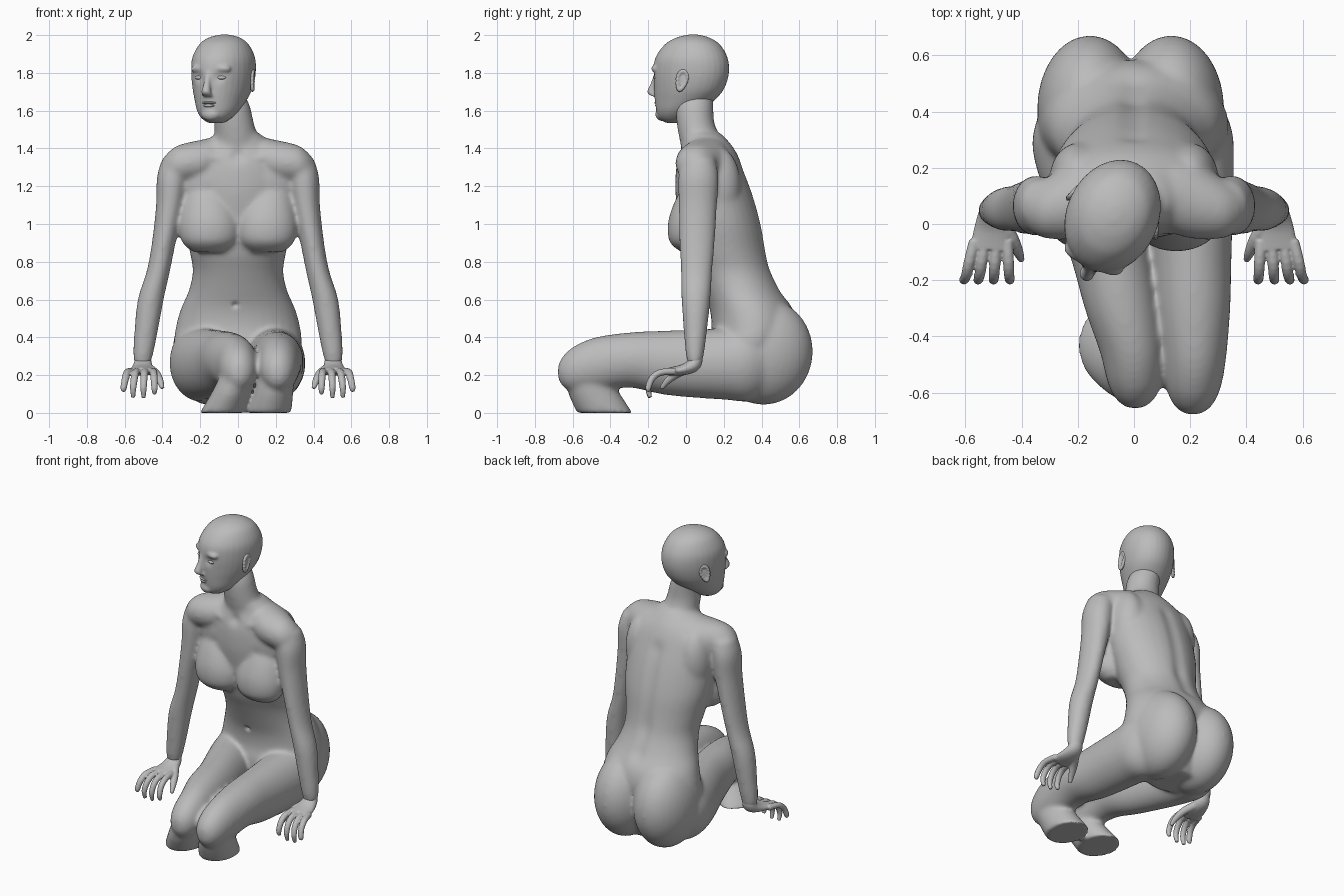
import bpy, bmesh, math
from mathutils import Vector, Matrix

if "Cube" in bpy.data.objects:
    bpy.data.objects.remove(bpy.data.objects["Cube"], do_unlink=True)

grey = bpy.data.materials.new("plain grey")
grey.use_nodes = True
grey.diffuse_color = (0.5, 0.5, 0.5, 1)
grey.node_tree.nodes["Principled BSDF"].inputs["Base Color"].default_value = (0.5, 0.5, 0.5, 1)

X, Y, Z = Vector((1, 0, 0)), Vector((0, 1, 0)), Vector((0, 0, 1))
HEAD = Matrix.Translation((-0.08, 0.02, 0)) @ Matrix.Rotation(math.radians(-24), 4, 'Z')


def spline(rows, steps):
    """Catmull-Rom through rows of numbers."""
    out = []
    for i in range(len(rows) - 1):
        a, b, c, d = (rows[max(0, min(len(rows) - 1, i + k))] for k in (-1, 0, 1, 2))
        for s in range(steps):
            t = s / steps
            out.append([0.5 * (2 * q + (r - p) * t + (2 * p - 5 * q + 4 * r - w) * t * t
                               + (3 * q - p - 3 * r + w) * t ** 3) for p, q, r, w in zip(a, b, c, d)])
    return out + [list(rows[-1])]


def loft(bm, rows, axis=None, matrix=Matrix(), sides=32, steps=5):
    """Closed tube through rows of (x, y, z, radius, radius)."""
    rows = spline(rows, steps)
    pts = [Vector(r[:3]) for r in rows]
    rings = []
    for i, r in enumerate(rows):
        n = axis or (pts[min(i + 1, len(pts) - 1)] - pts[max(i - 1, 0)]).normalized()
        ref = X if abs(n.x) < 0.9 else Y
        u = (ref - n * ref.dot(n)).normalized()
        v = n.cross(u)
        rings.append([bm.verts.new(matrix @ (pts[i] + u * r[3] * math.cos(a) + v * r[4] * math.sin(a)))
                      for a in (2 * math.pi * k / sides for k in range(sides))])
    for p, q in zip(rings, rings[1:]):
        for k in range(sides):
            j = (k + 1) % sides
            bm.faces.new((p[k], p[j], q[j], q[k]))
    bm.faces.new(rings[0][::-1])
    bm.faces.new(rings[-1])


def ball(bm, centre, radii, matrix=Matrix()):
    m = matrix @ Matrix.Translation(centre) @ Matrix.Diagonal((*radii, 1))
    bmesh.ops.create_uvsphere(bm, u_segments=32, v_segments=20, radius=1, matrix=m)


def finish(bm, name, voxel=0, smooth=0, dents=()):
    """Fuse the shapes into one skin, soften it, then press in small dents."""
    bmesh.ops.recalc_face_normals(bm, faces=bm.faces)
    mesh = bpy.data.meshes.new(name)
    bm.to_mesh(mesh)
    bm.free()
    ob = bpy.data.objects.new(name, mesh)
    bpy.context.collection.objects.link(ob)
    if voxel:
        mod = ob.modifiers.new("fuse", 'REMESH')
        mod.mode, mod.voxel_size = 'VOXEL', voxel
        mod = ob.modifiers.new("soften", 'SMOOTH')
        mod.factor, mod.iterations = 0.5, smooth
        ev = ob.evaluated_get(bpy.context.evaluated_depsgraph_get())
        ob.data = bpy.data.meshes.new_from_object(ev)
        ob.modifiers.clear()
        bpy.data.meshes.remove(mesh)
        ob.data.name = name
    for centre, radius, push in dents:
        for v in ob.data.vertices:
            d = (v.co - centre).length
            if d < 3 * radius:
                v.co += push * math.exp(-(d / radius) ** 2)
    ob.data.materials.clear()
    ob.data.materials.append(grey)
    for p in ob.data.polygons:
        p.use_smooth = True
        p.material_index = 0


bm = bmesh.new()
# Torso: z, centre y, half width, half depth
torso = [(.08, .35, .16, .13), (.2, .34, .28, .2), (.35, .34, .335, .22), (.45, .36, .33, .225),
         (.55, .345, .303, .22), (.65, .295, .26, .207), (.75, .25, .24, .205), (.85, .215, .255, .214),
         (1.0, .185, .285, .216), (1.15, .152, .295, .207), (1.28, .128, .3, .182), (1.36, .118, .27, .158),
         (1.42, .108, .19, .132), (1.48, .08, .115, .105)]
loft(bm, [(0, y, z, a, b) for z, y, a, b in torso], Z)
# Neck
loft(bm, [(0, .095, 1.36, .14, .11), (-.01, .07, 1.46, .115, .107), (-.022, .05, 1.54, .105, .1),
          (-.035, .045, 1.62, .1, .1), (-.06, .05, 1.7, .092, .092), (-.07, .05, 1.8, .08, .08)], Z)
# Shoulder yoke
yoke = [(.38, .055, 1.3, .07, .07), (.32, .054, 1.316, .105, .1), (.2, .088, 1.33, .14, .115),
        (.09, .11, 1.345, .13, .118)]
loft(bm, [(-x, *r) for x, *r in yoke] + yoke[::-1], X)

for s in (-1, 1):
    # Buttocks
    ball(bm, (s * .145 - .012, .41, .325), (.188, .262, .282))
    # Shoulder blades and upper chest
    ball(bm, (s * .195, .165, 1.2), (.105, .125, .21))
    ball(bm, (s * .14, .065, 1.23), (.19, .1, .17))
    # Chest
    loft(bm, [(s * .165, .075, 1.24, .08, .06), (s * .162, .055, 1.15, .125, .1), (s * .154, .032, 1.05, .153, .118),
              (s * .151, .022, .97, .161, .12), (s * .151, .022, .9, .143, .106),
              (s * .152, .035, .85, .088, .06)], Z)
    # Collar bone
    loft(bm, [(s * .035, -.022, 1.32, .014, .014), (s * .13, -.025, 1.355, .014, .014),
              (s * .26, .015, 1.395, .015, .015)], sides=12)
    # Arm
    arm = [(.32, 1.35, .08, .085), (.345, 1.25, .084, .107), (.36, 1.1, .074, .102), (.393, .9, .063, .094),
           (.422, .75, .062, .084), (.462, .6, .069, .077), (.488, .42, .062, .061), (.503, .3, .052, .047),
           (.505, .25, .038, .032)]
    loft(bm, [(s * x, .068 - .02 * (1.36 - z), z, a, b) for x, z, a, b in arm], Z)

# Thighs: y, z, half width, half height, with one line of x for each leg
thigh = [(.5, .31, .1, .15), (.35, .275, .16, .21), (.2, .26, .163, .19), (-.1, .265, .143, .171),
         (-.3, .28, .131, .146), (-.48, .255, .113, .145), (-.59, .232, .095, .122), (-.65, .22, .065, .083),
         (-.678, .218, .025, .035)]
for xs, shift in (((.17, .185, .193, .205, .212, .215, .212, .21, .21), 0),
                  ((-.17, -.193, -.185, -.09, -.045, -.008, .002, .004, .004), .022)):
    loft(bm, [(x, y + (shift if y < -.4 else 0), z, a, b) for x, (y, z, a, b) in zip(xs, thigh)], Y)
# Short shins, cut off flat
for x0, x1 in ((.21, .165), (.005, -.085)):
    loft(bm, [(x0, -.53, .22, .09, .105), (x0 * .55 + x1 * .45, -.49, .11, .103, .135),
              (x1, -.43, 0, .118, .148)], Z)

# Navel, throat, spine groove
dents = [(Vector((-.015, .115, .57)), .014, Vector((0, .02, 0))),
         (Vector((0, -.03, 1.36)), .035, Vector((0, .015, 0)))]
spine = spline([(.29, 1.28), (.35, 1.15), (.4, 1.0), (.43, .85), (.455, .75), (.51, .62)], 5)
dents += [(Vector((0, y, z)), .045, Vector((0, -.005, 0))) for y, z in spine]
finish(bm, "body", .011, 18, dents)

# Head: z, front, back, half width
bm = bmesh.new()
head = [(1.535, -.135, -.05, .04), (1.56, -.17, 0, .078), (1.6, -.184, .06, .11), (1.66, -.193, .14, .134),
        (1.72, -.197, .19, .152), (1.8, -.2, .215, .163), (1.88, -.187, .207, .16), (1.95, -.135, .165, .128),
        (1.985, -.075, .11, .085), (2.0, -.02, .06, .035), (2.003, .01, .03, .01)]
loft(bm, [(0, (f + b) / 2, z, w, (b - f) / 2) for z, f, b, w in head], Z, HEAD)
# Nose and chin
loft(bm, [(0, -.18, 1.81, .022, .02), (0, -.203, 1.75, .018, .02), (0, -.22, 1.7, .026, .024),
          (0, -.2, 1.676, .03, .018)], Z, HEAD)
ball(bm, (0, -.16, 1.58), (.05, .033, .035), HEAD)
# Brows
for s in (-1, 1):
    ball(bm, (s * .05, -.155, 1.822), (.065, .036, .028), HEAD)
# Eye sockets
sockets = [(HEAD @ Vector((s * .06, -.19, 1.778)), .028, HEAD.to_3x3() @ Vector((0, .013, 0))) for s in (-1, 1)]
finish(bm, "head", .007, 10, sockets)

for s, side in ((-1, "right"), (1, "left")):
    # Eye
    bm = bmesh.new()
    ball(bm, (s * .06, -.161, 1.775), (.03, .019, .012), HEAD)
    finish(bm, side + "_eye")

    # Ear: curved rim around a thin bowl
    bm = bmesh.new()
    tilt = (HEAD @ Matrix.Translation((s * .161, .026, 1.76)) @ Matrix.Rotation(s * .35, 4, 'Z')
            @ Matrix.Rotation(-.25, 4, 'X'))
    for k in range(16):
        a = 2 * math.pi * k / 16
        ball(bm, (0, .024 * math.cos(a) * (1 + .3 * math.sin(a)), .05 * math.sin(a)), (.011, .011, .013), tilt)
    ball(bm, (-s * .004, 0, 0), (.008, .025, .048), tilt)
    finish(bm, side + "_ear", .005, 3)

    # Hand: palm, four curled fingers, thumb
    bm = bmesh.new()
    loft(bm, [(s * .503, .05, .32, .04, .036), (s * .504, .044, .26, .048, .038),
              (s * .506, -.01, .23, .062, .03), (s * .511, -.09, .218, .074, .021)], sides=20)
    for base, tip, low in ((.452, .442, .1), (.491, .5, .08), (.53, .555, .082), (.567, .606, .12)):
        mid = (base + tip) / 2
        loft(bm, [(s * base, -.06, .22, .021, .02), (s * mid, -.135, .214, .02, .018),
                  (s * (mid + tip) / 2, -.18, .182, .019, .018), (s * tip, -.2, .13, .017, .016),
                  (s * tip, -.19, low, .011, .011)], sides=12, steps=3)
    loft(bm, [(s * .475, .01, .235, .028, .026), (s * .435, -.05, .207, .024, .024),
              (s * .412, -.1, .167, .019, .018), (s * .4, -.13, .13, .011, .011)], sides=12, steps=3)
    finish(bm, side + "_hand", .005, 3)

# Lips
bm = bmesh.new()
ball(bm, (0, -.176, 1.642), (.042, .022, .009), HEAD)
ball(bm, (0, -.174, 1.627), (.035, .022, .01), HEAD)
finish(bm, "lips")
